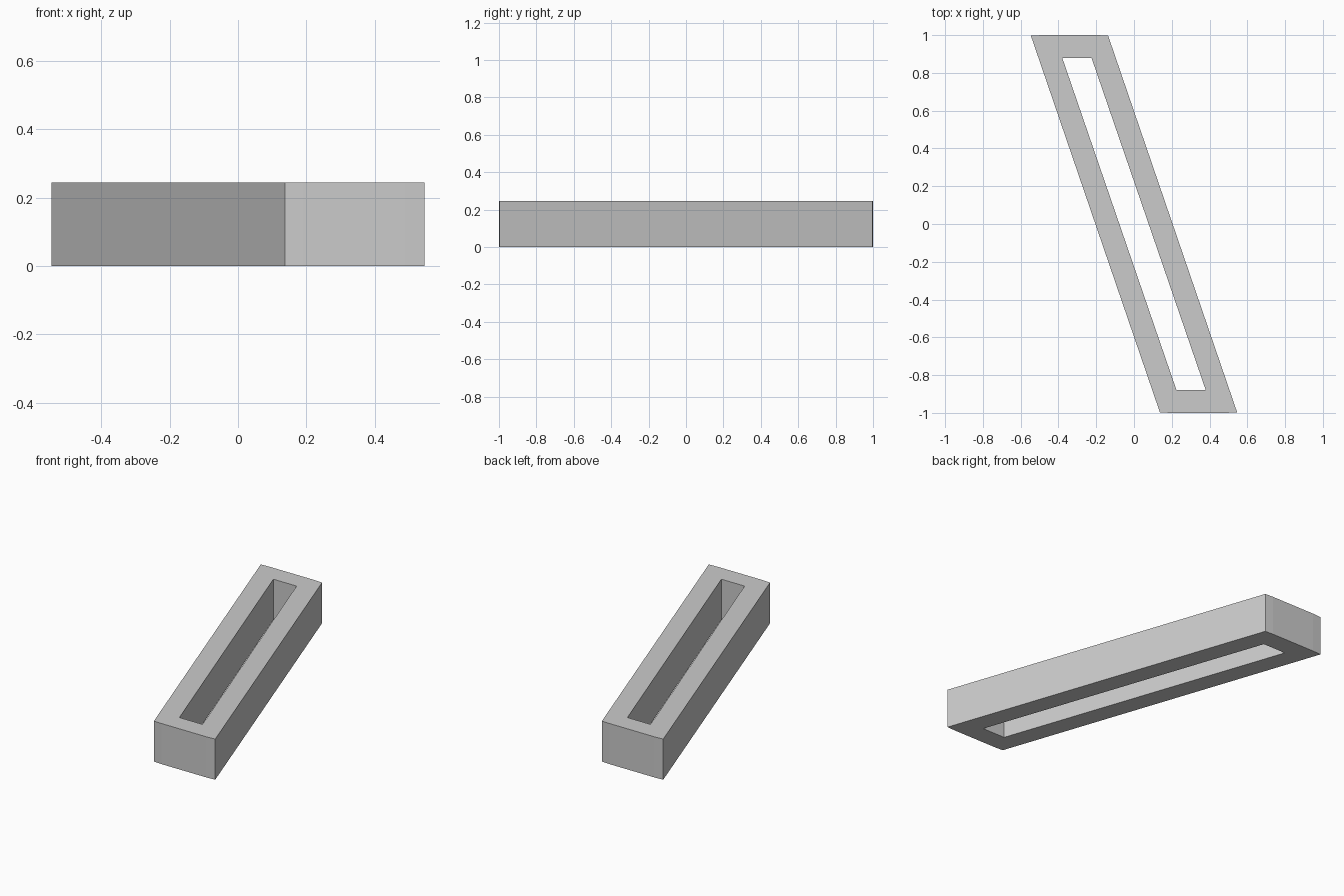
import bpy
import bmesh

cube = bpy.data.objects.get("Cube")
if cube:
    bpy.data.objects.remove(cube, do_unlink=True)

HEIGHT = 0.245

grey = bpy.data.materials.new("plain grey")
grey.use_nodes = True
colour = (0.6, 0.6, 0.6, 1)
grey.diffuse_color = colour
grey.node_tree.nodes["Principled BSDF"].inputs["Base Color"].default_value = colour


def full_loop(half):
    """Complete a point-symmetric outline from its back half."""
    return half + [(-x, -y) for x, y in half]


# Slanted outer outline with barely bowed ends, and the slot inside it
outer = full_loop([(-0.546, 0.997), (-0.49, 1), (-0.19, 1), (-0.137, 0.997)])
inner = full_loop([(-0.38, 0.88), (-0.225, 0.88)])

# Fill the ring between the outlines, then raise it into a solid frame
bm = bmesh.new()
edges = []
for loop in (outer, inner):
    verts = [bm.verts.new((x, y, 0)) for x, y in loop]
    edges += [bm.edges.new((a, b)) for a, b in zip(verts, verts[1:] + verts[:1])]
bmesh.ops.triangle_fill(bm, edges=edges, use_beauty=True)
raised = bmesh.ops.extrude_face_region(bm, geom=bm.faces[:], use_keep_orig=True)
top = [g for g in raised["geom"] if isinstance(g, bmesh.types.BMVert)]
bmesh.ops.translate(bm, verts=top, vec=(0, 0, HEIGHT))
bmesh.ops.recalc_face_normals(bm, faces=bm.faces[:])

mesh = bpy.data.meshes.new("slanted_frame")
bm.to_mesh(mesh)
bm.free()
mesh.materials.append(grey)
frame = bpy.data.objects.new("slanted_frame", mesh)
bpy.context.collection.objects.link(frame)
